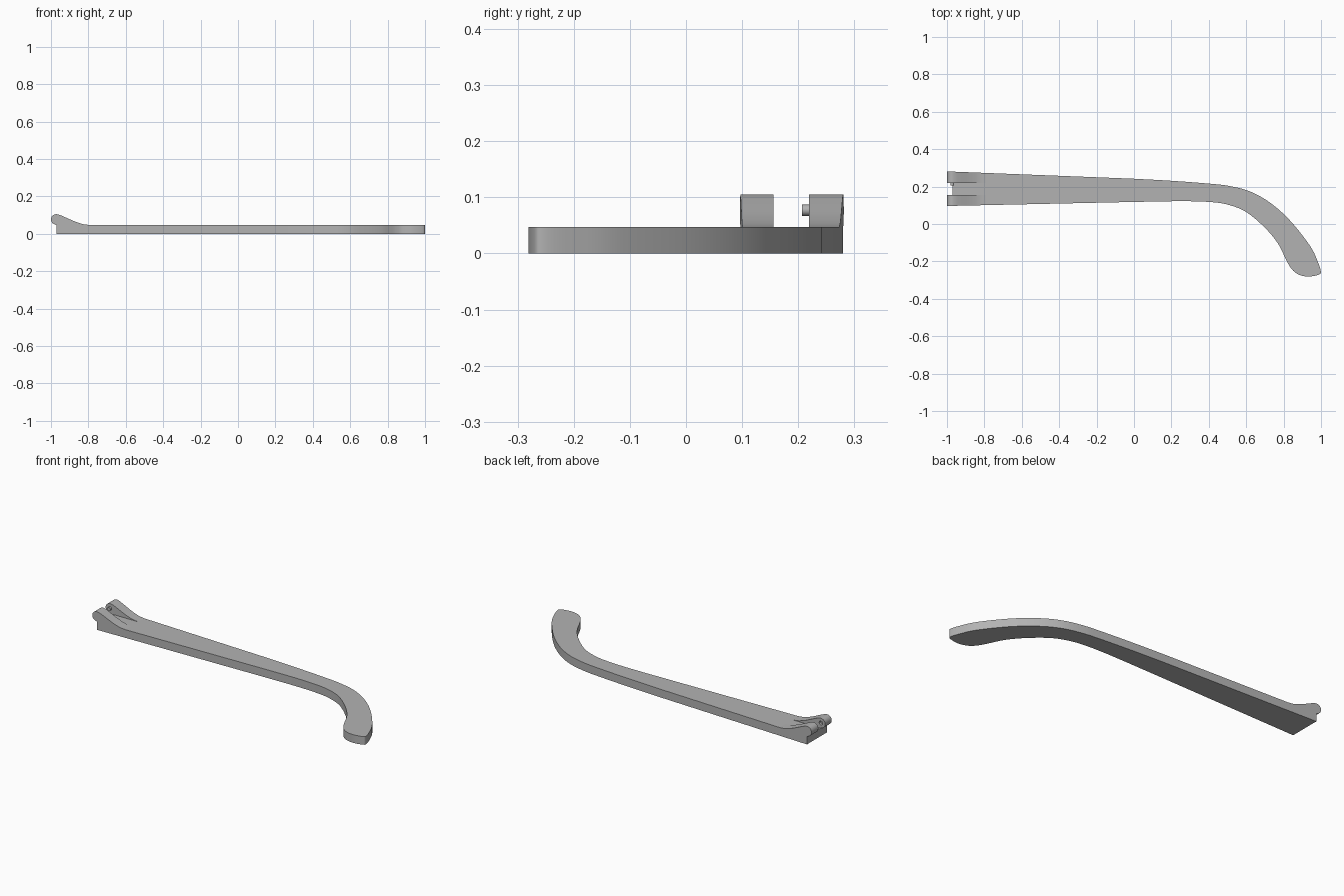
import bpy, bmesh, math
from mathutils import Vector

cube = bpy.data.objects.get("Cube")
if cube:
    bpy.data.objects.remove(cube)

THICK = 0.047          # height of the flat arm
HINGE = (-0.972, 0.077)  # hinge axis in x, z

grey = bpy.data.materials.new("plain grey")
grey.use_nodes = True
COLOUR = (0.45, 0.45, 0.45, 1)
grey.diffuse_color = COLOUR
grey.node_tree.nodes["Principled BSDF"].inputs["Base Color"].default_value = COLOUR


def prism(name, lower, upper):
    """Solid between two matching loops of points."""
    bm = bmesh.new()
    a = [bm.verts.new(p) for p in lower]
    b = [bm.verts.new(p) for p in upper]
    bm.faces.new(a)
    bm.faces.new(b)
    for i in range(len(a)):
        j = (i + 1) % len(a)
        bm.faces.new((a[i], a[j], b[j], b[i]))
    bmesh.ops.recalc_face_normals(bm, faces=bm.faces)
    mesh = bpy.data.meshes.new(name)
    bm.to_mesh(mesh)
    bm.free()
    obj = bpy.data.objects.new(name, mesh)
    bpy.context.collection.objects.link(obj)
    mesh.materials.append(grey)
    return obj


def smooth_path(pts, steps=5):
    """Catmull-Rom curve through the points."""
    p = [Vector(q) for q in pts]
    p = [2 * p[0] - p[1]] + p + [2 * p[-1] - p[-2]]
    out = []
    for i in range(1, len(p) - 2):
        a, b, c, d = p[i - 1:i + 3]
        for k in range(steps):
            t = k / steps
            out.append(0.5 * (2 * b + (c - a) * t + (2 * a - 5 * b + 4 * c - d) * t * t
                              + (3 * b - a - 3 * c + d) * t ** 3))
    return out + [p[-2]]


def disc(y, radius, count=24):
    return [(HINGE[0] + radius * math.cos(math.tau * i / count), y,
             HINGE[1] + radius * math.sin(math.tau * i / count)) for i in range(count)]


def shade(obj):
    bpy.ops.object.select_all(action='DESELECT')
    obj.select_set(True)
    bpy.context.view_layer.objects.active = obj
    bpy.ops.object.shade_smooth_by_angle(angle=math.radians(30))


# Arm: straight tapered length, curved down to a rounded tip
bend = smooth_path([
    (0.0, 0.242), (0.2, 0.231), (0.4, 0.216), (0.51, 0.203), (0.62, 0.174),
    (0.726, 0.115), (0.833, 0.02), (0.94, -0.115), (0.982, -0.2), (0.999, -0.255),
    (0.985, -0.272), (0.93, -0.281), (0.88, -0.27), (0.845, -0.243), (0.815, -0.195),
    (0.77, -0.105), (0.7, -0.02), (0.6, 0.064), (0.5, 0.104), (0.4, 0.118),
    (0.25, 0.122), (0.0, 0.118)])
outline = [(-0.97, 0.097)] + [(-0.97, 0.28)] + [tuple(v) for v in bend]
arm = prism("arm", [(x, y, 0) for x, y in outline], [(x, y, THICK) for x, y in outline])
shade(arm)

# Hinge ears: round knuckle with a ramp fading into the arm
ramp = smooth_path([(-0.79, THICK), (-0.83, 0.052), (-0.875, 0.067), (-0.92, 0.087),
                    (-0.95, 0.1)], 4)
knuckle = [(HINGE[0] + 0.028 * math.cos(a), HINGE[1] + 0.028 * math.sin(a))
           for a in (math.radians(75 + 12 * i) for i in range(16))]
side = [tuple(v) for v in ramp] + knuckle + [(-0.97, THICK)]


def ear(name, outer, inner):
    obj = prism(name, [(x, outer(x), z) for x, z in side], [(x, inner, z) for x, z in side])
    return obj


front_ear = ear("front_hinge_ear", lambda x: 0.097 + (x + 0.97) * 0.0216, 0.156)
back_ear = ear("back_hinge_ear", lambda x: 0.28 - (x + 0.97) * 0.0392, 0.219)

# Socket in the front ear that matches the pin on the back ear
cutter = prism("socket_cutter", disc(0.142, 0.011), disc(0.17, 0.011))
cutter.hide_render = True
cut = front_ear.modifiers.new("socket", 'BOOLEAN')
cut.operation = 'DIFFERENCE'
cut.solver = 'EXACT'
cut.object = cutter
bpy.context.view_layer.objects.active = front_ear
front_ear.select_set(True)
bpy.ops.object.modifier_apply(modifier=cut.name)
bpy.data.objects.remove(cutter)

pin = prism("hinge_pin", disc(0.207, 0.01), disc(0.219, 0.01))
for part in (front_ear, back_ear, pin):
    shade(part)
